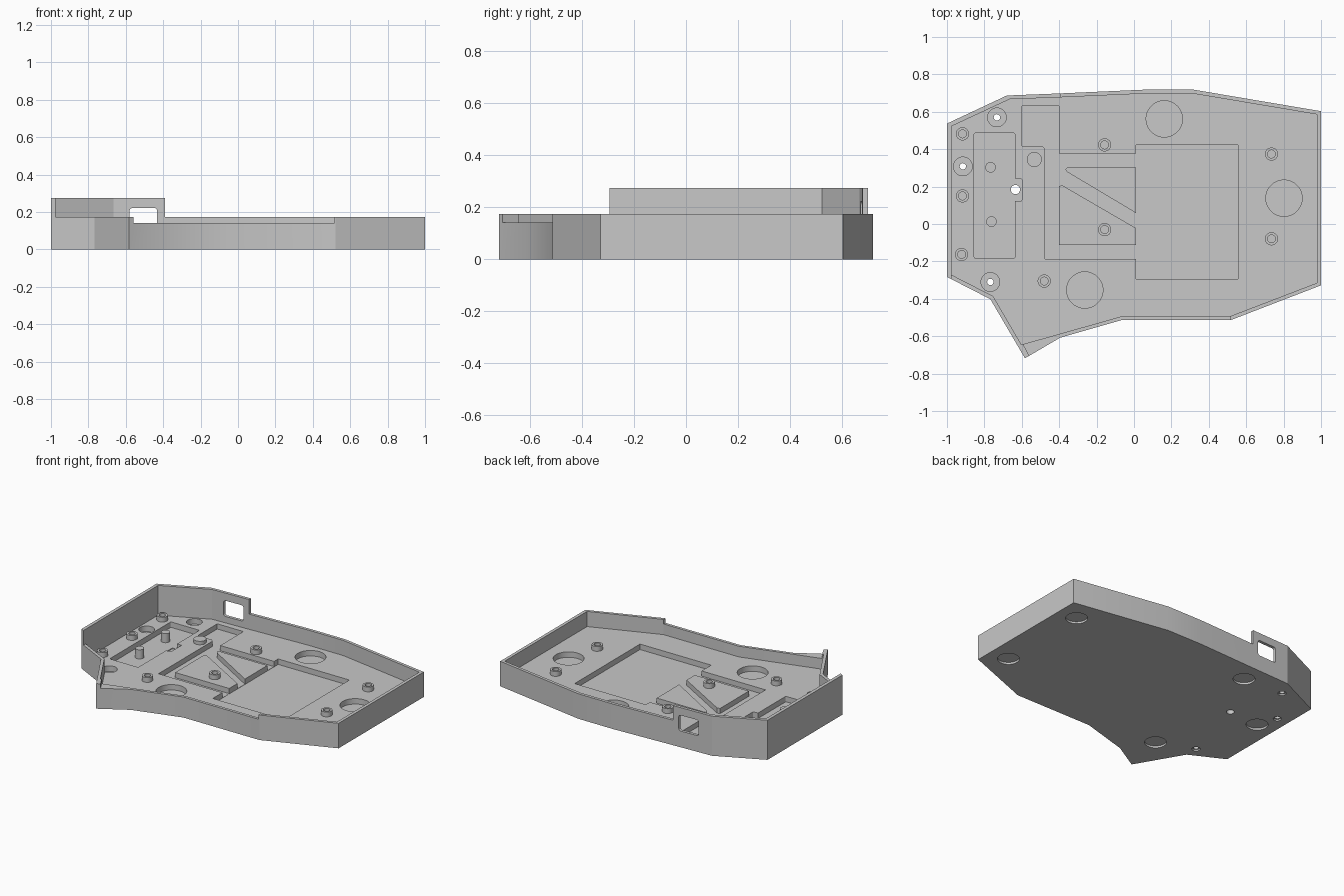
import bpy, bmesh, math
from mathutils import Matrix

if "Cube" in bpy.data.objects:
    bpy.data.objects.remove(bpy.data.objects["Cube"])

FLOOR, POCKET, LOW, HIGH = 0.068, 0.03, 0.173, 0.274

grey = bpy.data.materials.new("case grey")
grey.diffuse_color = (0.58, 0.58, 0.58, 1)
grey.use_nodes = True
grey.node_tree.nodes["Principled BSDF"].inputs["Base Color"].default_value = grey.diffuse_color


def prism(name, pts, z0, z1, matrix=None):
    """Extrude a flat outline from z0 to z1."""
    bm = bmesh.new()
    face = bm.faces.new([bm.verts.new((x, y, z0)) for x, y in pts])
    top = bmesh.ops.extrude_face_region(bm, geom=[face])["geom"]
    for v in top:
        if isinstance(v, bmesh.types.BMVert):
            v.co.z = z1
    if matrix:
        bm.transform(matrix)
    bmesh.ops.recalc_face_normals(bm, faces=bm.faces)
    mesh = bpy.data.meshes.new(name)
    bm.to_mesh(mesh)
    bm.free()
    mesh.materials.append(grey)
    ob = bpy.data.objects.new(name, mesh)
    bpy.context.collection.objects.link(ob)
    return ob


def circle(x, y, r, n=40):
    return [(x + r * math.cos(math.tau * i / n), y + r * math.sin(math.tau * i / n))
            for i in range(n)]


def rect(x0, y0, x1, y1):
    return [(x0, y0), (x1, y0), (x1, y1), (x0, y1)]


def rounded(x0, y0, x1, y1, r, n=5):
    pts = []
    corners = [(x1 - r, y1 - r), (x0 + r, y1 - r), (x0 + r, y0 + r), (x1 - r, y0 + r)]
    for q, (cx, cy) in enumerate(corners):
        for i in range(n + 1):
            a = math.pi / 2 * (q + i / n)
            pts.append((cx + r * math.cos(a), cy + r * math.sin(a)))
    return pts


def cut(ob, pts, z0, z1, matrix=None):
    """Subtract a prism from an object and remove the cutter."""
    cutter = prism("cutter", pts, z0, z1, matrix)
    cutter.hide_render = True
    mod = ob.modifiers.new("cut", 'BOOLEAN')
    mod.operation, mod.solver, mod.object = 'DIFFERENCE', 'EXACT', cutter
    bpy.context.view_layer.update()
    result = bpy.data.meshes.new_from_object(
        ob.evaluated_get(bpy.context.evaluated_depsgraph_get()))
    ob.modifiers.clear()
    ob.data = result
    bpy.data.objects.remove(cutter)


# Tray: outer block hollowed down to the floor
outer = [(-1, .537), (-.68, .687), (-.4, .698), (.05, .718), (.32, .718), (1, .603),
         (1, -.328), (.522, -.512), (-.06, -.512), (-.395, -.608), (-.583, -.718),
         (-.768, -.402), (-1, -.283)]
inner = [(-.977, .522), (-.665, .667), (-.4, .677), (.05, .697), (.318, .697), (.978, .586),
         (.978, -.315), (.517, -.492), (-.06, -.492), (-.602, -.645),
         (-.753, -.386), (-.977, -.271)]
tray = prism("tray", outer, 0, HIGH)
cut(tray, inner, FLOOR, .5)

# Wall heights: tall only at the left and back left, lowest along the front
cut(tray, [(-.39, 1), (1.2, 1), (1.2, -1), (-.977, -1), (-.977, -.262), (-.39, -.262)], LOW, .5)
cut(tray, [(-.535, -.75), (-.6, -.63), (-.3, -.4), (.515, -.4), (.515, -.8), (-.3, -.8)],
    .142, .5)

# Cable window through the back wall
cut(tray, rounded(-.58, .112, -.432, .221, .015), -.8, -.6,
    Matrix.Rotation(math.pi / 2, 4, 'X'))

# Floor pockets: battery, circuit board and wiring channel
cut(tray, rect(.012, -.293, .557, .422), POCKET, .1)
cut(tray, rounded(-.855, -.183, -.636, .487, .01), POCKET, .1)
cut(tray, [(-.6, .63), (-.6, .417), (-.49, .417), (-.477, .402), (-.477, -.188), (.03, -.188),
           (.03, .377), (-.4, .377), (-.4, .63)], POCKET + .002, .1)

# Round weight pockets in the floor
for x, y in [(.162, .562), (.802, .138), (-.263, -.353)]:
    cut(tray, circle(x, y, .097, 64), POCKET, .1)

# Screw recesses with through holes
for x, y in [(-.733, .57), (-.915, .308), (-.768, -.31)]:
    cut(tray, circle(x, y, .05), POCKET, .1)
    cut(tray, circle(x, y, .017, 24), -.1, .1)
    cut(tray, circle(x, y, .026, 24), -.1, .01)

# Button recess and hole
cut(tray, rounded(-.672, .122, -.6, .242, .006), .024, .1)
cut(tray, circle(-.634, .184, .025, 24), -.1, .1)

# Rubber foot recesses underneath
for x, y in [(.86, -.2), (.86, .465), (-.52, -.41), (-.435, .555), (-.865, .17)]:
    cut(tray, circle(x, y, .069, 48), -.1, .014)

parts = [tray]

# Raised islands between the wiring channels
parts.append(prism("lower_island", [(-.402, -.113), (.012, -.113), (.012, -.023),
                                    (-.382, .206), (-.402, .203)], .024, FLOOR))
parts.append(prism("upper_island", [(-.357, .303), (-.367, .293), (-.357, .278), (.012, .058),
                                    (.012, .303)], .024, FLOOR))

# Hollow screw standoffs
for x, y in [(-.917, .482), (-.917, .15), (-.922, -.163), (-.157, .423), (-.157, -.03),
             (-.48, -.305), (.735, .374), (.735, -.079)]:
    post = prism("standoff", circle(x, y, .035), FLOOR - .01, .101)
    cut(post, circle(x, y, .021, 32), FLOOR, .2)
    parts.append(post)

# Solid support posts and pad
for x, y in [(-.767, .303), (-.762, .013)]:
    parts.append(prism("support_post", circle(x, y, .028), .024, .093))
parts.append(prism("support_pad", circle(-.533, .345, .04), FLOOR - .01, .092))

# Smooth round walls, keep edges crisp
bpy.ops.object.select_all(action='DESELECT')
for ob in parts:
    ob.select_set(True)
bpy.context.view_layer.objects.active = tray
bpy.ops.object.shade_smooth_by_angle(angle=math.radians(20))
